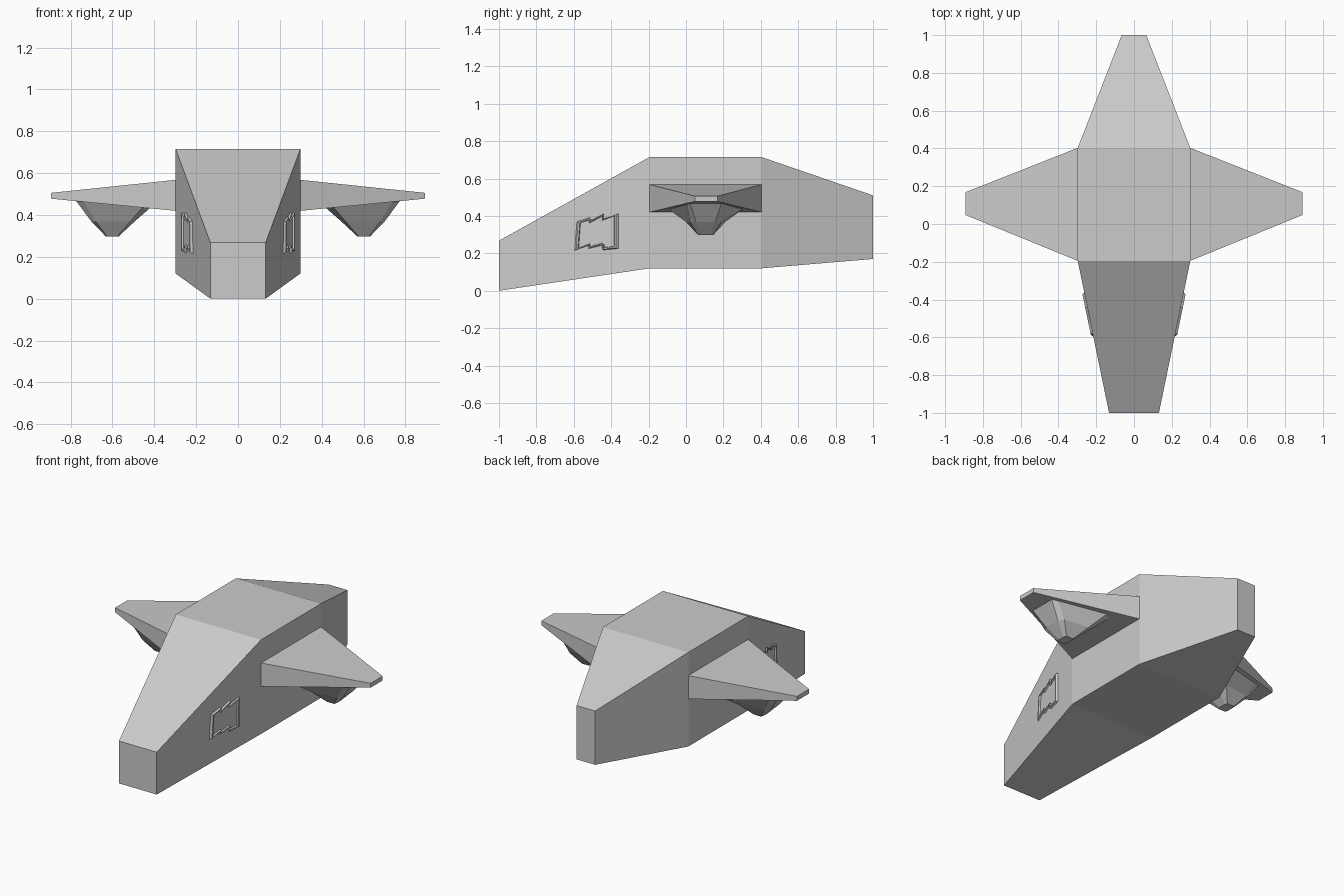
import bpy, bmesh

if "Cube" in bpy.data.objects:
    bpy.data.objects.remove(bpy.data.objects["Cube"])


def loft(name, rings, mirror=False, cap_start=True):
    """Skin equal-length vertex rings into a flat-shaded mesh, capping the ends."""
    bm = bmesh.new()
    loops = [[bm.verts.new(p) for p in ring] for ring in rings]
    n = len(rings[0])
    for a, b in zip(loops, loops[1:]):
        for i in range(n):
            j = (i + 1) % n
            bm.faces.new((a[i], a[j], b[j], b[i]))
    if cap_start:
        bm.faces.new(loops[0][::-1])
    bm.faces.new(loops[-1])
    bmesh.ops.recalc_face_normals(bm, faces=bm.faces[:])
    mesh = bpy.data.meshes.new(name)
    bm.to_mesh(mesh)
    bm.free()
    obj = bpy.data.objects.new(name, mesh)
    bpy.context.collection.objects.link(obj)
    if mirror:
        obj.modifiers.new("Mirror", 'MIRROR').use_axis[0] = True
    return obj


def section(y, half, z0, z1):
    return [(-half, y, z0), (half, y, z0), (half, y, z1), (-half, y, z1)]


# hull: nose, two full-size sections, tail
loft("hull", [section(-1, 0.132, 0, 0.268), section(-0.195, 0.298, 0.12, 0.715),
              section(0.403, 0.298, 0.12, 0.715), section(1, 0.065, 0.17, 0.51)])


# wings: tapered slabs rooted flush on the hull sides
def rib(x, y0, y1, z0, z1):
    return [(x, y0, z0), (x, y1, z0), (x, y1, z1), (x, y0, z1)]


loft("wings", [rib(0.298, -0.195, 0.403, 0.42, 0.568),
               rib(0.893, 0.048, 0.168, 0.478, 0.506)], mirror=True)


# engine pods: follow the wing underside outline and narrow to a small octagon
def wing_under(x):
    return 0.42 + (x - 0.298) / 0.595 * 0.058


def pod_ring(x0, x1, d0, d1, cut, z=None):
    xm, dm = (x0 + x1) / 2, (d0 + d1) / 2
    pts = [(x0, -d0 * cut), (x0, d0 * cut), (x0 * .8 + xm * .2, d0), (x1 * .8 + xm * .2, d1),
           (x1, d1 * cut), (x1, -d1 * cut), (x1 * .8 + xm * .2, -d1), (x0 * .8 + xm * .2, -d0)]
    return [(x, 0.105 + d, z if z else wing_under(x) + 0.002) for x, d in pts]


loft("engine_pods", [pod_ring(0.42, 0.775, 0.2, 0.1, 0.85),
                     pod_ring(0.495, 0.70, 0.105, 0.085, 0.6, 0.368),
                     pod_ring(0.57, 0.632, 0.04, 0.04, 0.5, 0.298)], mirror=True)

# side hatches: stepped raised frame with a sunken panel, lying on the nose flanks
outline = [(-0.597, 0.215), (-0.52, 0.243), (-0.523, 0.224), (-0.435, 0.246), (-0.442, 0.217),
           (-0.36, 0.225), (-0.36, 0.413), (-0.442, 0.385), (-0.438, 0.413),
           (-0.522, 0.37), (-0.515, 0.392), (-0.585, 0.37)]


def hatch_ring(sy, sz, lift):
    ring = []
    for y, z in outline:
        y, z = -0.478 + (y + 0.478) * sy, 0.318 + (z - 0.318) * sz
        x = 0.132 + (y + 1) / 0.805 * 0.166
        ring.append((x + lift, y - lift * 0.2, z))
    return ring


loft("side_hatches", [hatch_ring(1, 1, -0.002), hatch_ring(0.9, 0.95, 0.011),
                      hatch_ring(0.82, 0.88, 0.011), hatch_ring(0.8, 0.86, 0.001)],
     mirror=True, cap_start=False)
